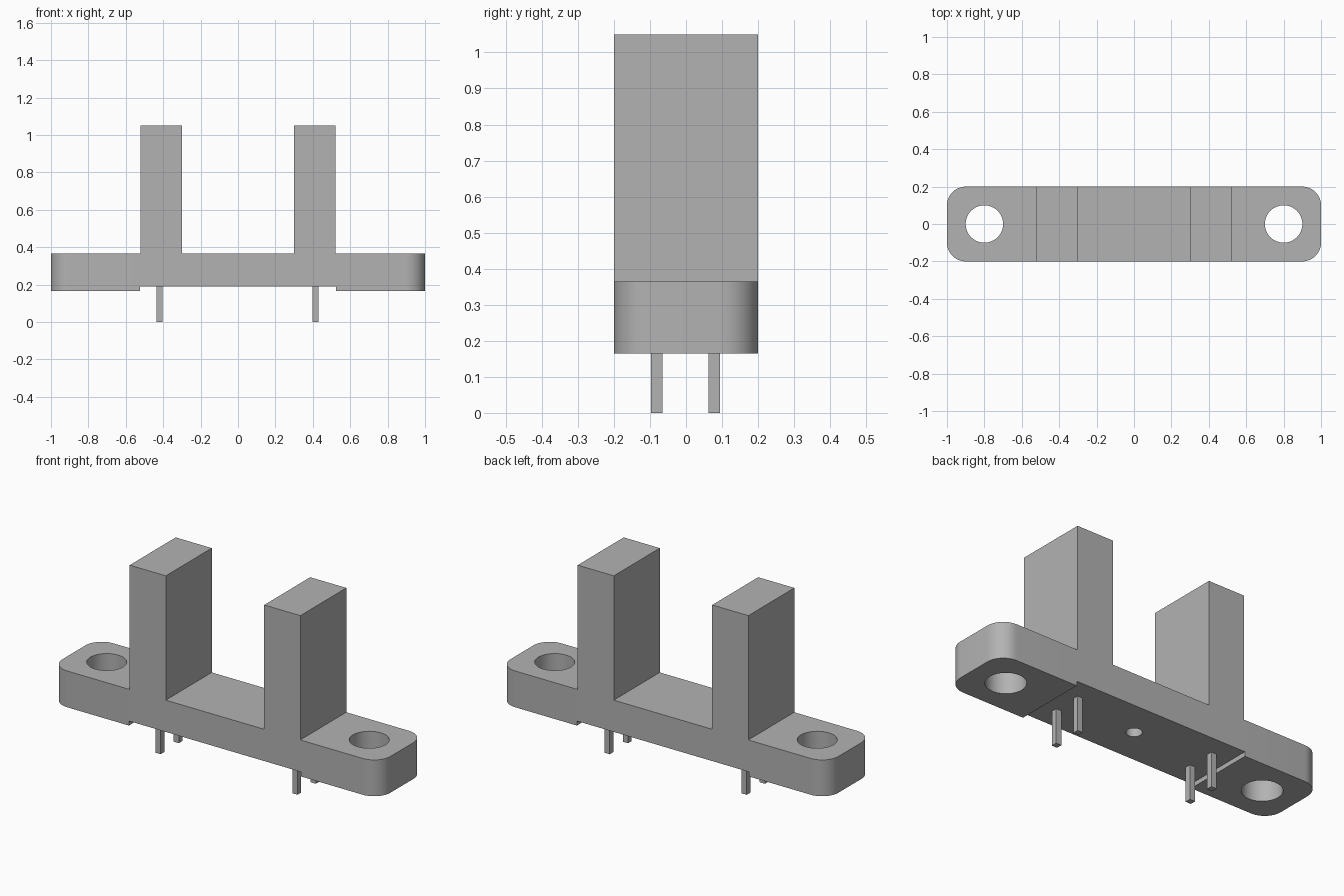
import bpy
import bmesh
from mathutils import Matrix

if "Cube" in bpy.data.objects:
    bpy.data.objects.remove(bpy.data.objects["Cube"], do_unlink=True)

DEPTH = 0.2            # half depth of the body
BOTTOM, RECESS, DECK, TOP = 0.165, 0.19, 0.365, 1.05

# Single plastic grey
grey = bpy.data.materials.new("plain_grey")
grey.use_nodes = True
colour = (0.45, 0.45, 0.45, 1)
grey.diffuse_color = colour
grey.node_tree.nodes["Principled BSDF"].inputs["Base Color"].default_value = colour


def add_object(name, bm):
    bmesh.ops.recalc_face_normals(bm, faces=bm.faces)
    mesh = bpy.data.meshes.new(name)
    bm.to_mesh(mesh)
    bm.free()
    mesh.materials.append(grey)
    obj = bpy.data.objects.new(name, mesh)
    bpy.context.collection.objects.link(obj)
    return obj


def activate(obj):
    bpy.ops.object.select_all(action="DESELECT")
    obj.select_set(True)
    bpy.context.view_layer.objects.active = obj


def drill(body, x, radius, low, high):
    bm = bmesh.new()
    bmesh.ops.create_cone(bm, cap_ends=True, segments=64, radius1=radius,
                          radius2=radius, depth=high - low,
                          matrix=Matrix.Translation((x, 0, (low + high) / 2)))
    cutter = add_object("hole_cutter", bm)
    cutter.hide_render = True
    mod = body.modifiers.new("hole", "BOOLEAN")
    mod.operation = "DIFFERENCE"
    mod.solver = "EXACT"
    mod.object = cutter
    activate(body)
    bpy.ops.object.modifier_apply(modifier=mod.name)
    bpy.data.objects.remove(cutter, do_unlink=True)


# Body: half of the front outline, mirrored and extruded through the depth
half = [(0.525, RECESS), (0.525, BOTTOM), (1, BOTTOM), (1, DECK),
        (0.52, DECK), (0.52, TOP), (0.3, TOP), (0.3, DECK)]
outline = half + [(-x, z) for x, z in reversed(half)]
bm = bmesh.new()
front = bm.faces.new([bm.verts.new((x, -DEPTH, z)) for x, z in outline])
swept = bmesh.ops.extrude_face_region(bm, geom=[front])["geom"]
bmesh.ops.translate(bm, vec=(0, 2 * DEPTH, 0),
                    verts=[v for v in swept if isinstance(v, bmesh.types.BMVert)])

# Rounded vertical corners at both ends
corners = [e for e in bm.edges if all(abs(v.co.x) > 0.99 for v in e.verts)
           and abs(e.verts[0].co.z - e.verts[1].co.z) > 0.1]
bmesh.ops.bevel(bm, geom=corners, offset=0.1, segments=12, profile=0.5,
                affect="EDGES")
body = add_object("slotted_body", bm)

# Mounting holes and the blind locating hole underneath
for side in (-1, 1):
    drill(body, side * 0.8, 0.1, 0, 0.6)
drill(body, 0, 0.04, 0.1, 0.29)
activate(body)
bpy.ops.object.shade_smooth_by_angle(angle=0.5)

# Four square contact pins
for side, x in (("right", -0.42), ("left", 0.415)):
    for end, y in (("front", -0.081), ("back", 0.078)):
        bm = bmesh.new()
        size = Matrix.Diagonal((0.032, 0.032, RECESS + 0.01, 1))
        bmesh.ops.create_cube(bm, size=1, matrix=Matrix.Translation(
            (x, y, (RECESS + 0.01) / 2)) @ size)
        add_object(f"{end}_{side}_pin", bm)
